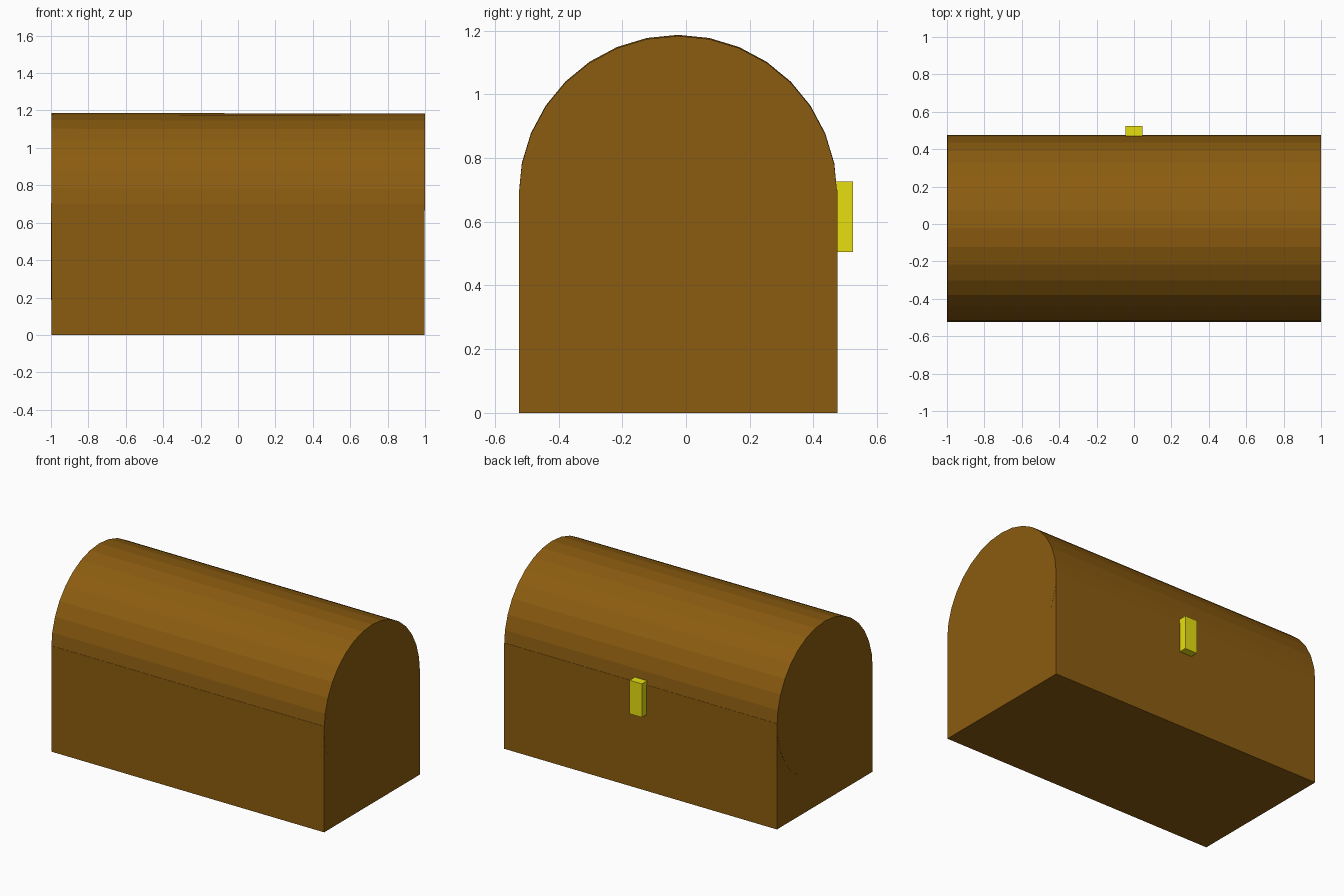
import bpy
import math

if "Cube" in bpy.data.objects:
    bpy.data.objects.remove(bpy.data.objects["Cube"])


def material(name, rgb):
    m = bpy.data.materials.new(name)
    m.diffuse_color = (*rgb, 1)
    m.use_nodes = True
    m.node_tree.nodes["Principled BSDF"].inputs["Base Color"].default_value = m.diffuse_color
    return m


def box(name, lo, hi, mat):
    bpy.ops.mesh.primitive_cube_add(size=1)
    ob = bpy.context.object
    ob.name = name
    for v in ob.data.vertices:
        v.co = [l + (c + 0.5) * (h - l) for l, h, c in zip(lo, hi, v.co)]
    ob.data.materials.append(mat)
    return ob


wood = material("wood", (0.26, 0.107, 0.005))
brass = material("yellow_metal", (0.8, 0.74, 0.005))

# Lower box of the chest
box("chest_base", (-0.998, -0.525, 0), (0.998, 0.475, 0.70), wood)

# Rounded lid: a 32-sided barrel, sunk halfway into the base, very slightly tilted
bpy.ops.mesh.primitive_cylinder_add(
    vertices=32, radius=0.5, depth=1.997, location=(0, -0.025, 0.685),
    rotation=(0, math.radians(90.1), 0))
lid = bpy.context.object
lid.name = "chest_lid"
lid.data.materials.append(wood)

# Latch on the back-facing side
box("latch", (-0.045, 0.435, 0.505), (0.045, 0.525, 0.727), brass)
